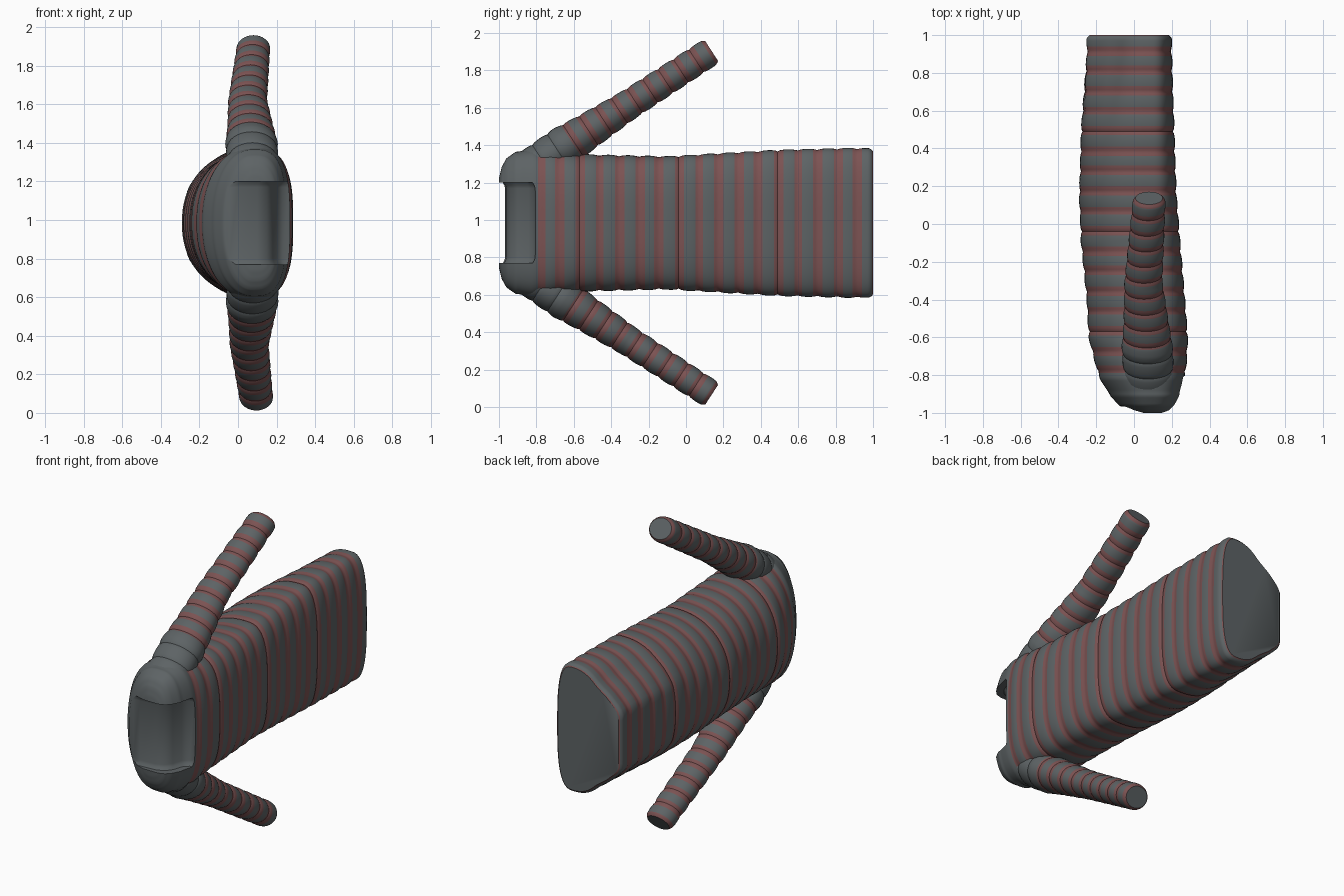
import bpy, bmesh, math
from mathutils import Vector

if "Cube" in bpy.data.objects:
    bpy.data.objects.remove(bpy.data.objects["Cube"])

ZC = 0.985   # mid height, the garment lies on its side


def material(name, rgb):
    m = bpy.data.materials.new(name)
    m.diffuse_color = (*rgb, 1)
    m.use_nodes = True
    m.node_tree.nodes["Principled BSDF"].inputs["Base Color"].default_value = m.diffuse_color
    return m


GREY = material("grey_knit", (0.11, 0.125, 0.13))
RED = material("red_stripe", (0.2, 0.085, 0.085))


def lerp_table(rows, t):
    for a, b in zip(rows, rows[1:]):
        if t <= b[0]:
            k = (t - a[0]) / (b[0] - a[0])
            return [p + (q - p) * k for p, q in zip(a[1:], b[1:])]
    return rows[-1][1:]


def smooth(a, b, t):
    t = min(1, max(0, (t - a) / (b - a)))
    return t * t * (3 - 2 * t)


def rib(t, period):
    return math.sqrt(abs(math.sin(math.pi * t / period))) - 0.8


def loft(name, rings, is_red):
    bm = bmesh.new()
    loops = [[bm.verts.new(p) for p in r] for r in rings]
    n = len(rings[0])
    for i, (a, b) in enumerate(zip(loops, loops[1:])):
        for j in range(n):
            f = bm.faces.new((a[j], a[(j + 1) % n], b[(j + 1) % n], b[j]))
            f.material_index = int(is_red(i))
    bm.faces.new(loops[0])
    bm.faces.new(loops[-1])
    bmesh.ops.recalc_face_normals(bm, faces=bm.faces)
    me = bpy.data.meshes.new(name)
    bm.to_mesh(me)
    bm.free()
    me.materials.append(GREY)
    me.materials.append(RED)
    ob = bpy.data.objects.new(name, me)
    bpy.context.collection.objects.link(ob)
    return ob


def shade(ob):
    bpy.ops.object.select_all(action='DESELECT')
    bpy.context.view_layer.objects.active = ob
    ob.select_set(True)
    bpy.ops.object.shade_smooth_by_angle(angle=math.radians(40))


# torso stations: y, x min, x max, half height
TORSO = [(-1.00, 0.02, 0.18, 0.24), (-0.985, -0.03, 0.205, 0.3),
         (-0.96, -0.08, 0.225, 0.345), (-0.91, -0.125, 0.25, 0.38),
         (-0.82, -0.18, 0.268, 0.395), (-0.72, -0.21, 0.28, 0.385),
         (-0.6, -0.24, 0.285, 0.367), (-0.4, -0.25, 0.27, 0.362),
         (-0.1, -0.28, 0.245, 0.355), (0.15, -0.29, 0.225, 0.37),
         (0.5, -0.28, 0.213, 0.39), (0.9, -0.25, 0.2, 0.4),
         (0.985, -0.25, 0.2, 0.397), (1.0, -0.235, 0.185, 0.383)]
PERIOD = 0.106


def torso_ring(y, n=80):
    x0, x1, hz = lerp_table(TORSO, y)
    cx = 0.08
    r = 0.01 * rib(1 - y + 0.02, PERIOD) * smooth(-1.0, -0.7, y)
    bell = smooth(0.2, 1.0, y)
    ring = []
    for j in range(n):
        a = 2 * math.pi * j / n
        c, s = math.cos(a), math.sin(a)
        e = 2 / 3.0 if c > 0 else 2 / 2.2
        u = abs(c) ** e
        v = math.copysign(abs(s) ** e, s)
        if c < 0:   # broad belly with a step on either side towards the hem
            step = 0.6 * min(1, 1.3 * u) + 0.4 * (1 - smooth(0.4, 0.85, abs(v)))
            u += (step - u) * bell
        depth = (x1 - cx if c > 0 else cx - x0) + r
        ring.append((cx + math.copysign(depth * u, c), y, ZC + (hz + r) * v))
    return ring


STEPS = 200
ys = sorted([-1 + 2 * i / STEPS for i in range(STEPS + 1)] + [-0.995, -0.985, 0.995])


def torso_red(i):
    f = ((1 - ys[i] + 0.02) / PERIOD) % 1
    return ys[i] > -0.8 and (f < 0.24 or f > 0.78)


torso = loft("torso", [torso_ring(y) for y in ys], torso_red)

# neck scoop cut out of the shoulder end
outline = [(-0.12, -1.1), (-0.09, -0.967), (0.0, -0.967), (0.1, -0.96), (0.15, -0.94),
           (0.18, -0.9), (0.2, -0.84), (0.23, -0.81), (0.4, -0.79), (0.4, -1.1)]
flare = [(-0.215, 0.012), (-0.2, 0.004), (-0.185, 0), (0.185, 0), (0.2, 0.004), (0.215, 0.012)]
cutter = loft("neck_cutter", [[(x + d, y - d, ZC + z) for x, y in outline] for z, d in flare],
              lambda i: False)
cutter.hide_render = True
cut = torso.modifiers.new("neck_opening", 'BOOLEAN')
cut.operation = 'DIFFERENCE'
cut.solver = 'EXACT'
cut.object = cutter
bpy.context.view_layer.objects.active = torso
bpy.ops.object.modifier_apply(modifier=cut.name)
bpy.data.objects.remove(cutter)
shade(torso)

# sleeves: fraction, centre x, radius across x, radius in the yz plane
SLEEVE = [(0.0, 0.08, 0.13, 0.10), (0.2, 0.07, 0.135, 0.11), (0.32, 0.065, 0.12, 0.097),
          (0.55, 0.05, 0.1, 0.08), (0.985, 0.08, 0.086, 0.075), (1.0, 0.08, 0.078, 0.068)]


def sleeve(name, side):
    start, end = Vector((0, -0.85, 0.28)), Vector((0, 0.137, 0.919))
    length = (end - start).length
    d = (end - start) / length
    across = Vector((0, -d.z, d.y))
    count, period = 120, 0.098
    rings = []
    for i in range(count + 1):
        t = i / count
        cx, rx, rr = lerp_table(SLEEVE, t)
        if side < 0:
            cx += 0.015 * t   # the lower sleeve hangs slightly further out
        w = 0.008 * rib(t * length, period)
        ring = []
        for j in range(32):
            a = 2 * math.pi * j / 32
            p = start + d * (t * length) + across * (rr + w) * math.sin(a)
            ring.append((cx + (rx + w) * math.cos(a), p.y, ZC + side * p.z))
        rings.append(ring)

    def red(i):
        f = (i / count * length / period) % 1
        return i > 28 and (f < 0.22 or f > 0.78)
    shade(loft(name, rings, red))


sleeve("upper_sleeve", 1)
sleeve("lower_sleeve", -1)
